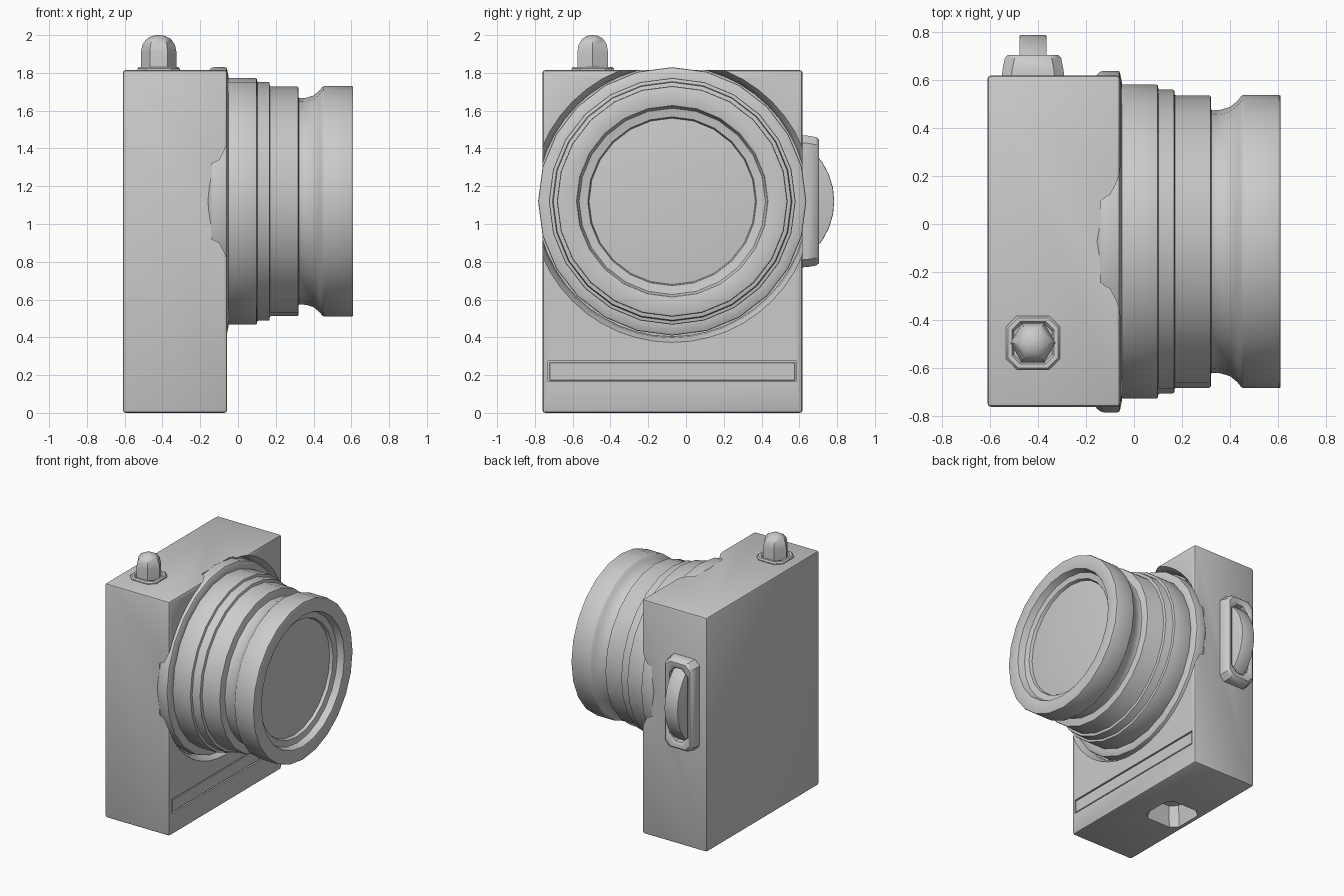
import bpy, bmesh, math
from mathutils import Vector

if "Cube" in bpy.data.objects:
    bpy.data.objects.remove(bpy.data.objects["Cube"])

LENS_Y, LENS_Z = -0.073, 1.12
DIAL_X = -0.42


def loft(name, rings, cyclic=False):
    """Skin a list of equal-length point rings, capped or joined end to end."""
    bm = bmesh.new()
    rows = [[bm.verts.new(p) for p in ring] for ring in rings]
    n = len(rows[0])
    pairs = list(zip(rows, rows[1:])) + ([(rows[-1], rows[0])] if cyclic else [])
    for a, b in pairs:
        for i in range(n):
            j = (i + 1) % n
            bm.faces.new((a[i], a[j], b[j], b[i]))
    if not cyclic:
        bm.faces.new(rows[0])
        bm.faces.new(rows[-1])
    bmesh.ops.recalc_face_normals(bm, faces=bm.faces)
    me = bpy.data.meshes.new(name)
    bm.to_mesh(me)
    bm.free()
    ob = bpy.data.objects.new(name, me)
    bpy.context.collection.objects.link(ob)
    return ob


def activate(ob):
    bpy.ops.object.select_all(action='DESELECT')
    ob.select_set(True)
    bpy.context.view_layer.objects.active = ob


def bevel(ob, width, segments=2):
    m = ob.modifiers.new("bevel", 'BEVEL')
    m.width, m.segments, m.limit_method = width, segments, 'ANGLE'
    m.angle_limit = math.radians(35)
    activate(ob)
    bpy.ops.object.modifier_apply(modifier=m.name)


def smooth(ob, angle=35):
    activate(ob)
    bpy.ops.object.shade_smooth_by_angle(angle=math.radians(angle))


def cut(ob, cutter):
    m = ob.modifiers.new("cut", 'BOOLEAN')
    m.operation, m.solver, m.object = 'DIFFERENCE', 'EXACT', cutter
    activate(ob)
    bpy.ops.object.modifier_apply(modifier=m.name)
    bpy.data.objects.remove(cutter)


def lathe_x(name, profile, y=LENS_Y, z=LENS_Z, n=24):
    """Turn (x, radius) points about an axis along x."""
    return loft(name, [[(x, y + r * math.sin(2 * math.pi * i / n),
                         z + r * math.cos(2 * math.pi * i / n)) for i in range(n)]
                       for x, r in profile])


def chamfered(hu, hv, c):
    """Rectangle outline with cut corners."""
    return [(hu, hv - c), (hu - c, hv), (c - hu, hv), (-hu, hv - c),
            (-hu, c - hv), (c - hu, -hv), (hu - c, -hv), (hu, c - hv)]


def box(name, lo, hi):
    return loft(name, [[(x, lo[1], lo[2]), (x, hi[1], lo[2]), (x, hi[1], hi[2]), (x, lo[1], hi[2])]
                       for x in (lo[0], hi[0])])


# Camera body with flange seat, front strip recess and tripod socket
body = box("body", (-0.61, -0.76, 0), (-0.057, 0.617, 1.815))
bevel(body, 0.015)
cut(body, lathe_x("seat_cutter", [(-0.14, 0.716), (-0.10, 0.722), (-0.07, 0.74), (-0.03, 0.76)], n=48))
cut(body, box("strip_cutter", (-0.07, -0.73, 0.165), (0.0, 0.585, 0.275)))
cut(body, loft("socket_cutter", [[(DIAL_X + u, LENS_Y + v, z) for u, v in chamfered(h, h, 0.05)]
                                 for z, h in ((-0.02, 0.155), (0.02, 0.15), (0.15, 0.12))]))
smooth(body)

# Front strip panel, sitting just inside its recess
strip = box("front_strip", (-0.10, -0.722, 0.172), (-0.059, 0.577, 0.268))
bevel(strip, 0.003, 1)

# Mounting flange behind the lens
flange = lathe_x("lens_flange", [(-0.16, 0.69), (-0.135, 0.71), (-0.06, 0.71), (-0.05, 0.66), (-0.05, 0.60)])
bevel(flange, 0.008)
smooth(flange)

# Lens barrel: stepped rings, waist, front rim and recessed seat
barrel = lathe_x("lens_barrel", [
    (-0.08, 0.653), (0.10, 0.653), (0.10, 0.632), (0.168, 0.632), (0.168, 0.608),
    (0.32, 0.608), (0.32, 0.545), (0.36, 0.548), (0.40, 0.56), (0.43, 0.585), (0.45, 0.61),
    (0.61, 0.61), (0.61, 0.505), (0.555, 0.495), (0.555, 0.445), (0.52, 0.44)])
bevel(barrel, 0.008)
smooth(barrel)

# Slightly domed front glass
glass = lathe_x("lens_glass", [(0.50, 0.44), (0.53, 0.44), (0.539, 0.35), (0.546, 0.24), (0.55, 0.12), (0.551, 0.02)])
smooth(glass)

# Shutter collar and hexagonal domed button
BX, BY = -0.42, -0.494
collar = loft("shutter_collar", [[(BX + u, BY + v, z) for u, v in chamfered(h, h, h * 0.4)]
                                 for h, z in ((0.112, 1.80), (0.112, 1.822), (0.104, 1.832),
                                              (0.088, 1.832), (0.08, 1.82), (0.08, 1.80))], cyclic=True)
smooth(collar)
button = loft("shutter_button", [[(BX + r * math.cos(math.pi * i / 3), BY + r * math.sin(math.pi * i / 3), z)
                                  for i in range(6)]
                                 for r, z in ((0.094, 1.80), (0.094, 1.91), (0.086, 1.95),
                                              (0.064, 1.98), (0.034, 1.996), (0.005, 2.0))])
smooth(button)

# Side dial: open frame with a thumb wheel showing through it
frame = loft("dial_frame", [[(DIAL_X + u, y, LENS_Z + v) for u, v in chamfered(hu, hv, c)]
                            for hu, hv, c, y in ((0.13, 0.35, 0.04, 0.61), (0.127, 0.348, 0.04, 0.64),
                                                 (0.117, 0.34, 0.04, 0.69), (0.105, 0.328, 0.04, 0.703),
                                                 (0.09, 0.30, 0.05, 0.703), (0.077, 0.285, 0.05, 0.69),
                                                 (0.075, 0.28, 0.05, 0.61))], cyclic=True)
smooth(frame)
wheel = lathe_x("thumb_wheel", [(DIAL_X - 0.057, 0.37), (DIAL_X + 0.057, 0.37)], y=0.415, n=32)
bevel(wheel, 0.006)
smooth(wheel)
